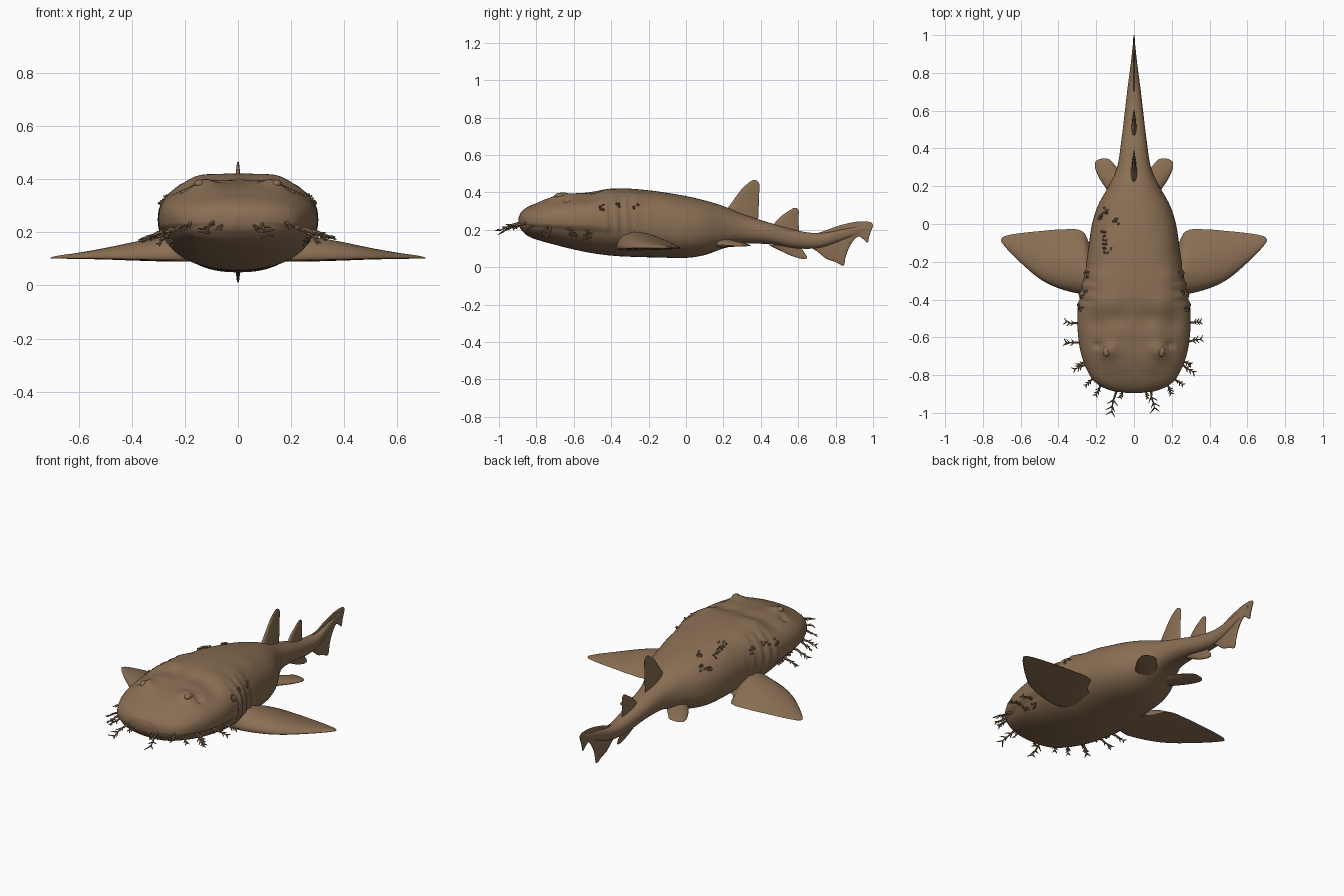
import bpy, bmesh, math, random
from mathutils import Vector, Matrix

random.seed(4)
cube = bpy.data.objects.get("Cube")
if cube:
    bpy.data.objects.remove(cube, do_unlink=True)

BROWN = (0.255, 0.158, 0.088, 1)
skin = bpy.data.materials.new("brown skin")
skin.use_nodes = True
skin.diffuse_color = BROWN
bsdf = skin.node_tree.nodes["Principled BSDF"]
bsdf.inputs["Base Color"].default_value = BROWN
bsdf.inputs["Roughness"].default_value = 0.8


def finish(bm, name, angle=60):
    bmesh.ops.recalc_face_normals(bm, faces=bm.faces)
    mesh = bpy.data.meshes.new(name)
    bm.to_mesh(mesh)
    bm.free()
    mesh.materials.append(skin)
    obj = bpy.data.objects.new(name, mesh)
    bpy.context.collection.objects.link(obj)
    bpy.ops.object.select_all(action='DESELECT')
    obj.select_set(True)
    bpy.context.view_layer.objects.active = obj
    bpy.ops.object.shade_smooth_by_angle(angle=math.radians(angle))
    return obj


def loft(rings, name):
    bm = bmesh.new()
    loops = [[bm.verts.new(p) for p in ring] for ring in rings]
    for a, b in zip(loops, loops[1:]):
        for i in range(len(a)):
            j = (i + 1) % len(a)
            bm.faces.new((a[i], a[j], b[j], b[i]))
    bm.faces.new(loops[0])
    bm.faces.new(loops[-1])
    return finish(bm, name)


def smooth_rows(rows, steps):
    """Cubic interpolation through rows keyed by their first value."""
    def slope(i, c):
        a, b = rows[max(i - 1, 0)], rows[min(i + 1, len(rows) - 1)]
        return (b[c] - a[c]) / (b[0] - a[0])
    out = []
    for i in range(len(rows) - 1):
        p, q = rows[i], rows[i + 1]
        h = q[0] - p[0]
        for k in range(steps):
            t = k / steps
            s = t * t * (3 - 2 * t)
            out.append([p[0] + h * t] + [
                p[c] * (1 - s) + q[c] * s
                + h * t * (1 - t) * ((1 - t) * slope(i, c) - t * slope(i + 1, c))
                for c in range(1, len(p))])
    return out + [list(rows[-1])]


# Body stations: y, half width, top, widest height, bottom
STATIONS = [
    (-.895, .03, .265, .245, .225), (-.885, .11, .29, .245, .205),
    (-.85, .19, .32, .245, .17), (-.8, .235, .342, .248, .148),
    (-.7, .277, .375, .25, .12), (-.6, .295, .39, .25, .095),
    (-.5, .3, .405, .25, .075), (-.4, .293, .42, .245, .062),
    (-.3, .27, .42, .235, .056), (-.15, .245, .405, .215, .052),
    (0, .222, .38, .2, .05), (.1, .19, .357, .2, .065),
    (.2, .135, .327, .2, .1), (.3, .09, .285, .2, .125),
    (.45, .066, .237, .18, .122), (.6, .048, .195, .15, .1),
    (.72, .034, .182, .145, .105), (.85, .017, .205, .18, .15),
    (.96, .005, .225, .21, .19)]
ROWS = smooth_rows(STATIONS, 7)

# Soft swellings and pits on the upper skin: |x|, y, height, radius
BUMPS = [(.13, -.67, .028, .045), (.12, -.58, .01, .06), (.19, -.64, -.022, .016),
         (.09, -.75, .007, .05), (.15, -.42, .012, .06), (.07, -.5, -.012, .05),
         (.2, -.52, -.012, .05), (.19, -.28, .012, .06), (.17, -.12, .008, .07)]


def section_point(row, ang):
    y, w, top, mid, bot = row
    c, s = math.cos(ang), math.sin(ang)
    e = 2 / 2.3
    x = w * math.copysign(abs(c) ** e, c)
    z = mid + (top - mid if s > 0 else mid - bot) * math.copysign(abs(s) ** e, s)
    head = max(0, min(1, (-.35 - y) / .15))
    if s < -.2:
        x *= 1 - .05 * head                       # jaw tucked under the lip
    if s > .1:
        for bx, by, h, r in BUMPS:
            z += h * math.exp(-((abs(x) - bx) ** 2 + (y - by) ** 2) / r ** 2)
    if -.44 < y < -.22 and -.3 < s < .75:         # gill folds
        x += math.copysign(.006, c) * math.sin((y + .44) * math.tau / .055 + s * 2)
    return Vector((x, y, z))


def surface(y, ang):
    row = min(ROWS, key=lambda r: abs(r[0] - y))
    return section_point(row, ang)


SIDES = 72
loft([[section_point(r, math.tau * i / SIDES) for i in range(SIDES)] for r in ROWS], "body")


def fin(name, rows, place, under=1.0, steps=5, n=14):
    """Foil-section fin. Rows: span, leading edge, trailing edge, thickness, offset."""
    rings = []
    for s, a, b, t, off in smooth_rows(rows, steps):
        ring = []
        for i in range(2 * n):
            u = (1 - math.cos(math.pi * i / n)) / 2
            h = 2.6 * math.sqrt(u) * (1 - u) * t + .0012
            ring.append(place(s, a + (b - a) * u, off + (h if i < n else -h * under)))
        rings.append(ring)
    return loft(rings, name)


PECTORAL = [(.14, -.34, -.16, .09, .1), (.22, -.365, -.13, .09, .1),
            (.27, -.372, -.04, .085, .1), (.4, -.34, -.03, .06, .101),
            (.5, -.29, -.038, .038, .102), (.6, -.205, -.048, .02, .102),
            (.67, -.135, -.06, .01, .102), (.695, -.105, -.07, .005, .102),
            (.705, -.09, -.082, .002, .102)]
PELVIC = [(.04, .1, .24, .04, .12), (.1, .14, .31, .03, .122),
          (.13, .165, .342, .022, .122), (.17, .22, .346, .014, .12),
          (.195, .265, .338, .008, .118), (.207, .3, .325, .003, .117)]
for side, tag in ((1, "left"), (-1, "right")):
    fin(tag + "_pectoral_fin", PECTORAL, lambda s, y, z: (side * s, y, z), .12)
    fin(tag + "_pelvic_fin", PELVIC, lambda s, y, z: (side * s, y, z - (y - .2) * .03), .5)


def upright(s, y, x):
    return (x, y, s)


def lengthwise(s, z, x):
    return (x, s, z)


fin("front_dorsal_fin", [(.24, .15, .385, .02, 0), (.3, .21, .388, .014, 0),
    (.36, .255, .39, .01, 0), (.42, .3, .392, .007, 0), (.452, .335, .39, .004, 0),
    (.465, .355, .375, .002, 0)], upright)
fin("rear_dorsal_fin", [(.17, .41, .605, .016, 0), (.22, .46, .603, .011, 0),
    (.27, .505, .602, .007, 0), (.305, .555, .602, .004, 0),
    (.317, .575, .592, .002, 0)], upright)
fin("anal_fin", [(.045, .615, .645, .002, 0), (.06, .565, .645, .005, 0),
    (.085, .51, .628, .008, 0), (.12, .44, .61, .014, 0)], upright)
fin("tail_fin", [(.64, .12, .175, .006, 0), (.7, .085, .182, .008, 0),
    (.75, .045, .198, .008, 0), (.8, .028, .217, .007, 0), (.845, .01, .23, .007, 0),
    (.853, .055, .232, .007, 0), (.88, .12, .238, .006, 0), (.92, .165, .244, .005, 0),
    (.95, .148, .245, .004, 0), (.972, .132, .244, .003, 0), (.98, .165, .242, .003, 0),
    (.994, .205, .236, .002, 0), (1, .218, .226, .001, 0)], lengthwise, steps=3)


def twig(bm, p, q, r0, r1):
    d = q - p
    m = Matrix.Translation((p + q) / 2) @ d.to_track_quat('Z', 'Y').to_matrix().to_4x4()
    bmesh.ops.create_cone(bm, cap_ends=True, segments=6, radius1=r0, radius2=r1,
                          depth=d.length, matrix=m)


def branch(bm, root, direction, length, radius):
    """Bent stem with side twigs, shaped like a bit of weed."""
    d = direction.normalized()
    p = root
    for k in range(4):
        jitter = Vector([random.uniform(-.25, .25) for _ in range(3)])
        q = p + (d + jitter) * length / 4
        twig(bm, p, q, radius * (1 - k * .18), radius * (.82 - k * .18))
        if k:
            side = d.cross(Vector((0, 0, 1))).normalized()
            for sgn in (-1, 1):
                tip = q + (d + side * sgn * random.uniform(.7, 1.2)
                           + Vector((0, 0, random.uniform(-.6, .6)))) * length * .2
                twig(bm, q, tip, radius * .6, radius * .2)
        p = q


# Weed-like fringe round the mouth: root x, y, z, then tip x, y, z
FRINGE = [(.09, -.88, .24, .115, -.985, .21), (.18, -.85, .235, .205, -.9, .215),
          (.215, -.82, .225, .25, -.85, .2), (.255, -.745, .21, .315, -.775, .185),
          (.285, -.625, .2, .355, -.615, .175), (.292, -.525, .19, .355, -.515, .17),
          (.06, -.88, .23, .075, -.92, .21), (.26, -.73, .2, .3, -.75, .16)]
bm = bmesh.new()
for side in (-1, 1):
    for f in FRINGE:
        root = Vector((side * f[0], f[1], f[2]))
        d = Vector((side * f[3], f[4], f[5])) - root
        branch(bm, root - d * .2, d, d.length * 1.15, .0085)
finish(bm, "mouth_fringe", 50)

# Small ragged skin tags on the flanks and back
bm = bmesh.new()


def tags(y, ang, count, spread):
    for _ in range(count):
        yy, aa = y + random.uniform(-spread, spread), ang + random.uniform(-.09, .09)
        p = surface(yy, aa)
        out = Vector((math.cos(aa), random.uniform(-.8, .8), math.sin(aa))).normalized()
        twig(bm, p - out * .006, p + out * .012, .007, .003)


for y, deg in ((-.45, 22), (-.37, 25), (-.27, 25), (-.6, -25), (-.53, -28)):
    for a in (deg, 180 - deg):
        tags(y, math.radians(a), 6, .018)
for y, deg in ((.07, 135), (.02, 112), (-.05, 130), (-.1, 125), (-.14, 122), (.04, 145)):
    tags(y, math.radians(deg), 7, .02)
finish(bm, "skin_tags", 50)

# Eyes set in the brow swellings
bm = bmesh.new()
for side in (-1, 1):
    m = Matrix.Translation((side * .145, -.675, .382)) @ Matrix.Diagonal((.02, .028, .016, 1))
    bmesh.ops.create_uvsphere(bm, u_segments=16, v_segments=10, radius=1, matrix=m)
finish(bm, "eyes")
